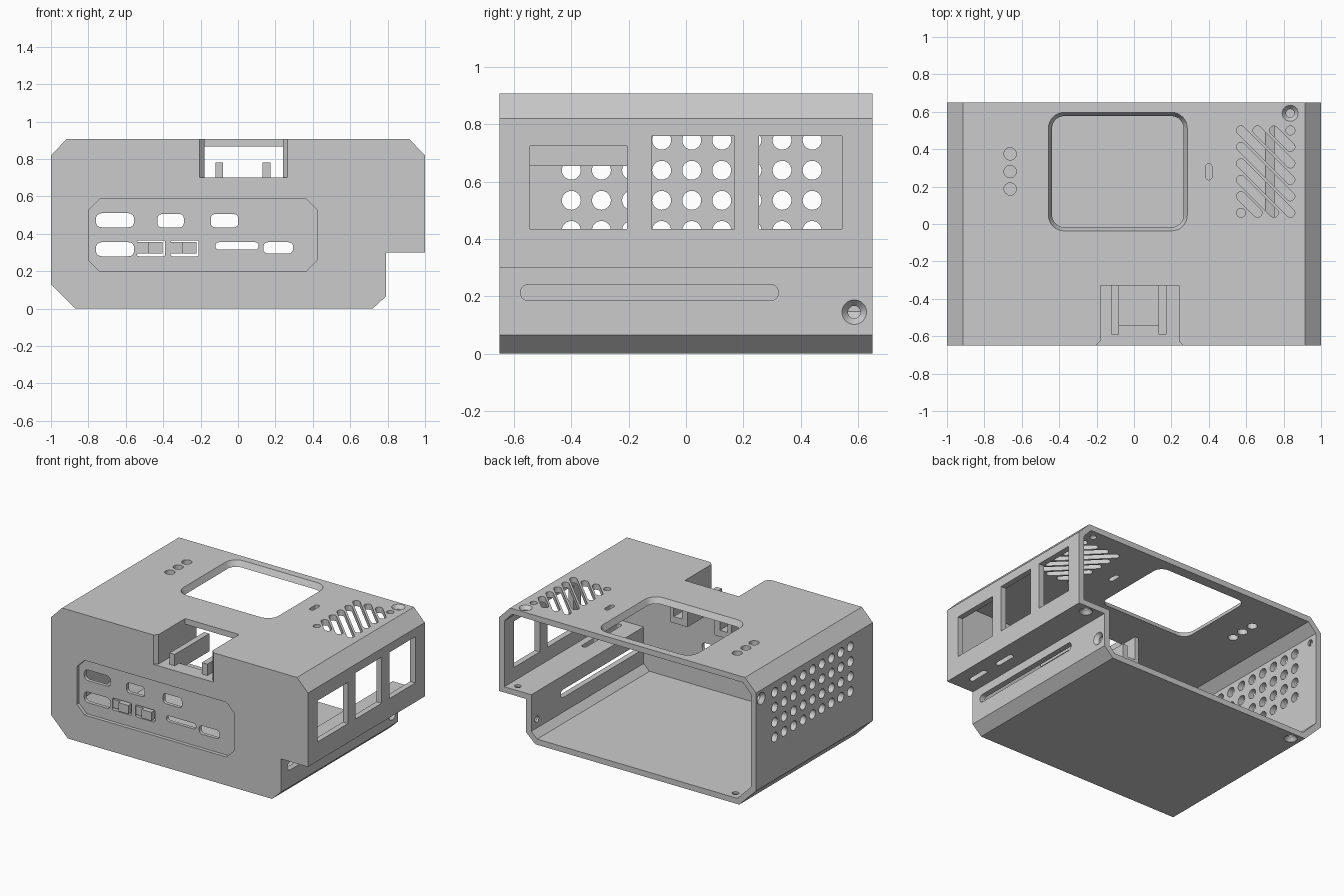
import bpy, bmesh, math
from mathutils import Vector

old = bpy.data.objects.get("Cube")
if old:
    bpy.data.objects.remove(old, do_unlink=True)

grey = bpy.data.materials.new("matte grey")
grey.use_nodes = True
colour = (0.6, 0.6, 0.6, 1)
grey.diffuse_color = colour
grey.node_tree.nodes["Principled BSDF"].inputs["Base Color"].default_value = colour


def place(u, v, d, axis):
    return {"x": (d, u, v), "y": (u, d, v), "z": (u, v, d)}[axis]


def loft(bm, axis, *rings):
    """Closed solid through (outline, depth) rings along an axis."""
    loops = [[bm.verts.new(place(u, v, d, axis)) for u, v in pts] for pts, d in rings]
    faces = [bm.faces.new(loops[0]), bm.faces.new(loops[-1])]
    for a, b in zip(loops, loops[1:]):
        for i in range(len(a)):
            j = (i + 1) % len(a)
            faces.append(bm.faces.new((a[i], a[j], b[j], b[i])))
    bmesh.ops.recalc_face_normals(bm, faces=faces)


def prism(bm, axis, pts, lo, hi):
    loft(bm, axis, (pts, lo), (pts, hi))


def rect(u0, u1, v0, v1, r=0.0, seg=8):
    """Rectangle outline with rounded (or chamfered, seg=1) corners."""
    if r == 0:
        return [(u0, v0), (u1, v0), (u1, v1), (u0, v1)]
    pts = []
    corners = [(u1 - r, v1 - r), (u0 + r, v1 - r), (u0 + r, v0 + r), (u1 - r, v0 + r)]
    for q, (cu, cv) in enumerate(corners):
        for k in range(seg + 1):
            a = math.pi / 2 * (q + k / seg)
            pts.append((cu + r * math.cos(a), cv + r * math.sin(a)))
    return pts


def circle(u, v, r, n=24):
    return [(u + r * math.cos(2 * math.pi * k / n), v + r * math.sin(2 * math.pi * k / n))
            for k in range(n)]


def capsule(p, q, r, n=10):
    """Round-ended slot outline from p to q."""
    a0 = math.atan2(q[1] - p[1], q[0] - p[0])
    pts = []
    for (cu, cv), start in ((q, a0 - math.pi / 2), (p, a0 + math.pi / 2)):
        for k in range(n + 1):
            a = start + math.pi * k / n
            pts.append((cu + r * math.cos(a), cv + r * math.sin(a)))
    return pts


def inset(pts, t):
    """Shrink a counter-clockwise outline by t."""
    out = []
    for i, p in enumerate(pts):
        p, a, b = Vector(p), Vector(pts[i - 1]), Vector(pts[(i + 1) % len(pts)])
        d1, d2 = (p - a).normalized(), (b - p).normalized()
        n1, n2 = Vector((-d1.y, d1.x)), Vector((-d2.y, d2.x))
        out.append(tuple(p + (n1 + n2) * t / (1 + n1.dot(n2))))
    return out


def make(name, bm):
    me = bpy.data.meshes.new(name)
    bm.to_mesh(me)
    bm.free()
    ob = bpy.data.objects.new(name, me)
    me.materials.append(grey)
    bpy.context.collection.objects.link(ob)
    return ob


def cut(body, bm):
    tool = make("cutter", bm)
    tool.hide_render = True
    mod = body.modifiers.new("cut", "BOOLEAN")
    mod.operation, mod.solver, mod.object = "DIFFERENCE", "EXACT", tool
    bpy.context.view_layer.objects.active = body
    bpy.ops.object.modifier_apply(modifier=mod.name)
    bpy.data.objects.remove(tool, do_unlink=True)


Y, WALL, TOP = 0.65, 0.04, 0.907

# Shell: stepped outline, hollow and open at the back
outline = [(-0.87, 0), (0.72, 0), (0.79, 0.065), (0.79, 0.3), (1, 0.3), (1, 0.82),
           (0.915, TOP), (-0.915, TOP), (-1, 0.82), (-1, 0.13)]
bm = bmesh.new()
prism(bm, "y", outline, -Y, Y)
shell = make("case_shell", bm)
bm = bmesh.new()
prism(bm, "y", inset(outline, WALL), -Y + 0.05, Y + 0.1)
cut(shell, bm)

# Recessed front panel
bm = bmesh.new()
prism(bm, "y", rect(-0.8, 0.425, 0.2, 0.585, 0.06, 1), -Y - 0.1, -Y + 0.025)
cut(shell, bm)

# Front ports
ports = [(-0.76, -0.555, 0.435, 0.51, 0.03), (-0.43, -0.29, 0.435, 0.505, 0.02),
         (-0.145, 0.0, 0.435, 0.505, 0.02), (-0.76, -0.555, 0.28, 0.355, 0.03),
         (-0.54, -0.39, 0.28, 0.365, 0.01), (-0.36, -0.21, 0.28, 0.365, 0.01),
         (-0.12, 0.11, 0.315, 0.355, 0.018), (0.135, 0.295, 0.295, 0.355, 0.025)]
bm = bmesh.new()
for u0, u1, v0, v1, r in ports:
    prism(bm, "y", rect(u0, u1, v0, v1, r, 5), -Y - 0.1, -Y + 0.1)

# Side windows, side slot and round perforations
for y0, y1, z1 in ((-0.545, -0.205, 0.725), (-0.12, 0.17, 0.76), (0.255, 0.545, 0.76)):
    prism(bm, "x", rect(y0, y1, 0.435, z1), 0.9, 1.1)
prism(bm, "x", capsule((-0.55, 0.213), (0.295, 0.213), 0.028), 0.7, 0.85)
for i in range(9):
    for j in range(4):
        prism(bm, "x", circle(-0.4 + 0.105 * i, 0.43 + 0.105 * j, 0.033), -1.1, -0.9)

# Slots under the overhang
for y in (-0.47, -0.21):
    prism(bm, "z", capsule((0.895, y - 0.06), (0.895, y + 0.06), 0.018), 0.2, 0.4)
cut(shell, bm)

# Bevelled display opening
bm = bmesh.new()
big = rect(-0.458, 0.285, -0.037, 0.597, 0.085)
small = rect(-0.438, 0.265, -0.017, 0.577, 0.065)
loft(bm, "z", (small, 0.8), (small, TOP - WALL), (big, TOP), (big, 1.0))

# Indicator holes and small top slot
for y in (0.187, 0.28, 0.375):
    prism(bm, "z", circle(-0.662, y, 0.033), 0.8, 1.0)
prism(bm, "z", capsule((0.4, 0.253), (0.4, 0.305), 0.017), 0.8, 1.0)

# Diagonal vent slots
step, left, low = 0.088, 0.572, 0.06
starts = [(0, k) for k in range(6)] + [(k, 5) for k in range(1, 4)]
for i, j in starts:
    n = min(3 - i, j)
    p = (left + step * i, low + step * j)
    q = (left + step * (i + n), low + step * (j - n))
    prism(bm, "z", capsule(p, q, 0.024) if n else circle(*p, 0.024), 0.8, 1.0)

# Front notch with flared mouth
notch = [(-0.205, -0.75), (0.265, -0.75), (0.265, -0.65), (0.24, -0.625), (0.24, -0.33),
         (-0.18, -0.33), (-0.18, -0.625), (-0.205, -0.65)]
prism(bm, "z", notch, 0.7, 1.0)
cut(shell, bm)

# Countersunk screw holes around the back rim: axis, position, surface, outward sign
bm = bmesh.new()
for axis, u, v, d, s in (("z", 0.835, 0.592, TOP, 1), ("x", 0.587, 0.145, 0.79, 1),
                         ("x", 0.592, 0.76, -1, -1), ("z", -0.8, 0.592, 0, -1),
                         ("z", 0.895, 0.592, 0.3, -1)):
    wide, narrow = circle(u, v, 0.043), circle(u, v, 0.022)
    loft(bm, axis, (wide, d + s * 0.05), (wide, d), (narrow, d - s * 0.025),
         (narrow, d - s * 0.08))
cut(shell, bm)


def box(bm, x0, x1, y0, y1, z0, z1):
    prism(bm, "z", rect(x0, x1, y0, y1), z0, z1)


# Tray below the notch: U-shaped floor, cheeks and rails
bm = bmesh.new()
end = -0.205
box(bm, -0.08, 0.132, -0.605, -0.54, 0.655, 0.7)
for x0, x1 in ((-0.21, -0.08), (0.132, 0.27)):
    box(bm, x0, x1, -0.605, end, 0.655, 0.7)
for x0, x1 in ((-0.21, -0.18), (0.24, 0.27)):
    box(bm, x0, x1, -0.605, end, 0.7, TOP - WALL + 0.002)
make("notch_tray", bm)
bm = bmesh.new()
for x0, x1 in ((-0.12, -0.08), (0.132, 0.175)):
    box(bm, x0, x1, -0.59, end, 0.698, 0.78)
make("tray_rails", bm)

# Flexible push buttons in the two square ports
for i, x in enumerate((-0.54, -0.36)):
    bm = bmesh.new()
    box(bm, x - 0.005, x + 0.137, -0.622, -0.602, 0.295, 0.355)
    box(bm, x + 0.06, x + 0.137, -0.645, -0.61, 0.295, 0.355)
    make(f"push_button_{i + 1}", bm)

# Smooth the round openings, keep edges sharp
bpy.ops.object.select_all(action="DESELECT")
shell.select_set(True)
bpy.context.view_layer.objects.active = shell
bpy.ops.object.shade_smooth_by_angle(angle=math.radians(30))
